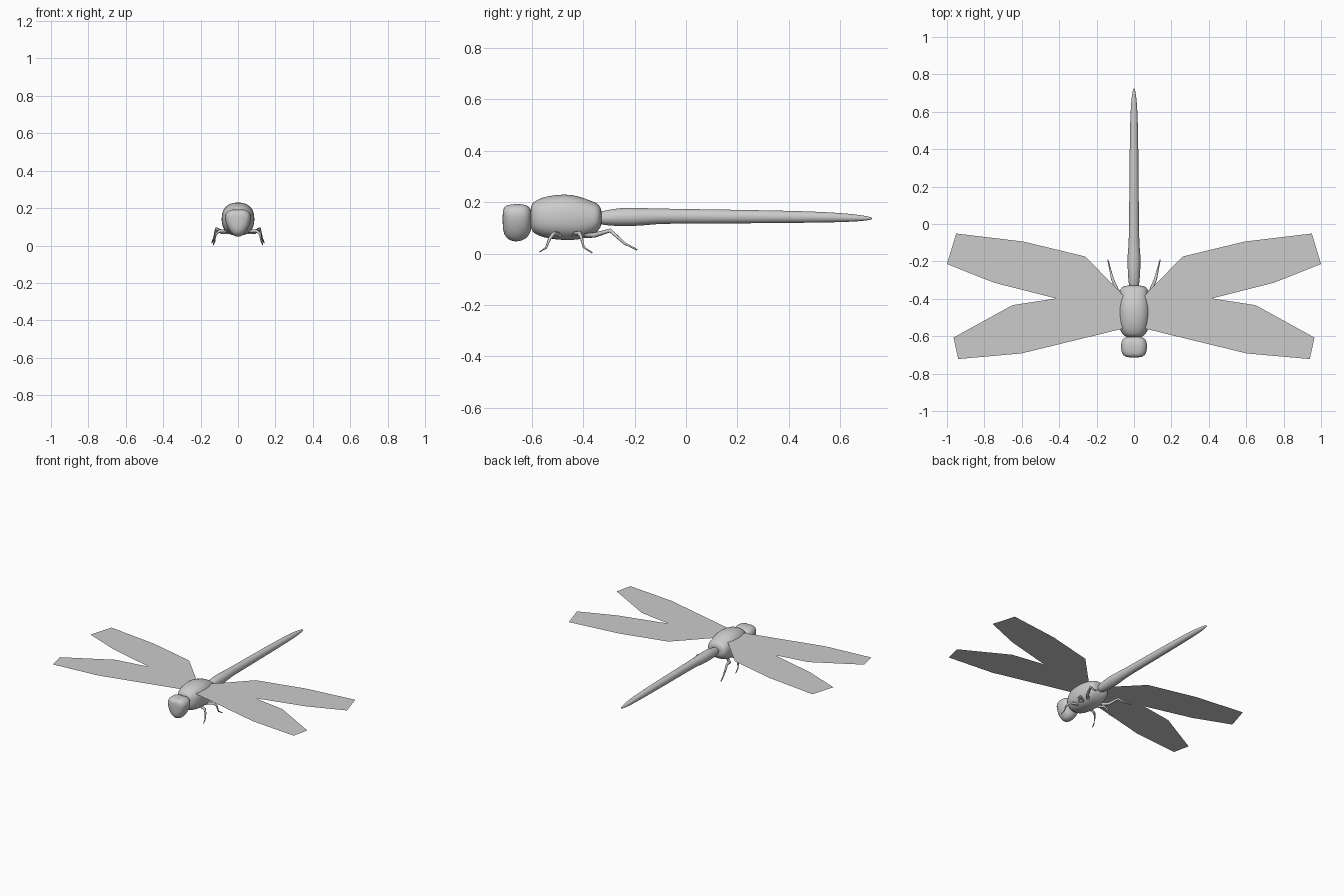
import bpy, bmesh, math
from mathutils import Vector

grey = bpy.data.materials.new("matte grey")
grey.diffuse_color = (0.6, 0.6, 0.6, 1)


def finish(name, bm, smooth=True):
    """Turn a bmesh into a named, coloured object."""
    me = bpy.data.meshes.new(name)
    bm.to_mesh(me)
    bm.free()
    me.materials.append(grey)
    for p in me.polygons:
        p.use_smooth = smooth
    ob = bpy.data.objects.new(name, me)
    bpy.context.collection.objects.link(ob)
    return ob


def skin(bm, rings):
    """Bridge rings of points and cap both ends."""
    loops = [[bm.verts.new(p) for p in r] for r in rings]
    n = len(loops[0])
    for a, b in zip(loops, loops[1:]):
        for i in range(n):
            j = (i + 1) % n
            bm.faces.new((a[i], a[j], b[j], b[i]))
    bm.faces.new(loops[0][::-1])
    bm.faces.new(loops[-1])
    bmesh.ops.recalc_face_normals(bm, faces=bm.faces)


def spow(v, e):
    return math.copysign(abs(v) ** e, v)


def loft(name, stations, n=24, square=1.0, taper=0.0, dip=0.0):
    """Body along y from (y, half width, bottom z, top z) stations."""
    rings = []
    for y, w, z0, z1 in stations:
        ring = []
        for i in range(n):
            a = 2 * math.pi * i / n
            c, s = spow(math.cos(a), square), spow(math.sin(a), square)
            x = w * c * (1 + taper * (s - 0.3))
            z = (z0 + z1) / 2 + (z1 - z0) / 2 * s
            if s > 0:
                z -= dip * s * max(0, 1 - abs(c) * 2.5)
            ring.append((x, y, z))
        rings.append(ring)
    bm = bmesh.new()
    skin(bm, rings)
    ob = finish(name, bm)
    sub = ob.modifiers.new("smooth", 'SUBSURF')
    sub.levels = sub.render_levels = 1
    return ob


# Head: wide above, narrow at the chin, with a shallow groove on top
loft("head", [
    (-0.714, 0.022, 0.105, 0.165), (-0.709, 0.05, 0.075, 0.186),
    (-0.695, 0.067, 0.054, 0.194), (-0.665, 0.073, 0.044, 0.198),
    (-0.635, 0.072, 0.05, 0.197), (-0.615, 0.063, 0.064, 0.191),
    (-0.605, 0.045, 0.085, 0.175), (-0.60, 0.022, 0.105, 0.16)],
    square=0.85, taper=0.3, dip=0.007)

# Neck joins head and thorax
loft("neck", [(-0.63, 0.03, 0.1, 0.165), (-0.57, 0.03, 0.1, 0.165)], n=12)

# Thorax: boxy egg
loft("thorax", [
    (-0.606, 0.03, 0.11, 0.175), (-0.60, 0.053, 0.084, 0.198),
    (-0.575, 0.072, 0.069, 0.212), (-0.54, 0.083, 0.058, 0.225),
    (-0.47, 0.09, 0.05, 0.233), (-0.42, 0.086, 0.053, 0.225),
    (-0.37, 0.078, 0.065, 0.206), (-0.345, 0.073, 0.085, 0.196),
    (-0.333, 0.058, 0.1, 0.182), (-0.328, 0.03, 0.12, 0.165)],
    square=0.85)

# Abdomen: long slim tail, thicker near the thorax
loft("abdomen", [
    (-0.35, 0.022, 0.115, 0.162), (-0.315, 0.03, 0.11, 0.167),
    (-0.26, 0.034, 0.105, 0.18), (-0.17, 0.037, 0.107, 0.178),
    (-0.12, 0.029, 0.115, 0.176), (0.0, 0.027, 0.116, 0.174),
    (0.25, 0.025, 0.117, 0.17), (0.45, 0.023, 0.119, 0.166),
    (0.58, 0.02, 0.121, 0.16), (0.66, 0.015, 0.124, 0.153),
    (0.71, 0.008, 0.129, 0.145), (0.725, 0.003, 0.134, 0.14)], n=16)

# Wings: one flat sheet on each side carrying a front and a rear blade
wing = [(0, -0.545), (0.602, -0.692), (0.94, -0.722), (0.965, -0.607),
        (0.65, -0.434), (0.417, -0.398), (0.751, -0.313), (1.0, -0.214),
        (0.951, -0.051), (0.591, -0.094), (0.26, -0.174), (0, -0.44)]
for side, label in ((1, "right"), (-1, "left")):
    bm = bmesh.new()
    f = bm.faces.new([bm.verts.new((side * x, y, 0.193)) for x, y in wing])
    f.normal_update()
    if f.normal.z < 0:
        f.normal_flip()
    bmesh.ops.triangulate(bm, faces=bm.faces[:])
    finish(label + "_wings", bm, smooth=False)

# Legs: tapered jointed tubes of (x, y, z, radius)
legs = {
    "front_leg": [(0.05, -0.49, 0.075, 0.009), (0.10, -0.515, 0.078, 0.008),
                  (0.118, -0.53, 0.06, 0.006), (0.125, -0.545, 0.022, 0.004),
                  (0.13, -0.57, 0.006, 0.002)],
    "middle_leg": [(0.05, -0.44, 0.075, 0.009), (0.10, -0.415, 0.08, 0.008),
                   (0.12, -0.408, 0.065, 0.006), (0.127, -0.398, 0.024, 0.004),
                   (0.132, -0.365, 0.003, 0.003)],
    "hind_leg": [(0.055, -0.39, 0.07, 0.01), (0.09, -0.355, 0.072, 0.01),
                 (0.115, -0.295, 0.09, 0.008), (0.128, -0.24, 0.04, 0.005),
                 (0.14, -0.19, 0.014, 0.003)],
}
for name, path in legs.items():
    for side, label in ((1, "right_"), (-1, "left_")):
        pts = [Vector((side * x, y, z)) for x, y, z, r in path]
        rings = []
        for k, p in enumerate(pts):
            t = (pts[min(k + 1, len(pts) - 1)] - pts[max(k - 1, 0)]).normalized()
            u = t.cross(Vector((0.3, 0.5, 0.8))).normalized()
            v = t.cross(u)
            rings.append([p + path[k][3] * (u * math.cos(a) + v * math.sin(a))
                          for a in (math.tau * i / 8 for i in range(8))])
        bm = bmesh.new()
        skin(bm, rings)
        finish(label + name, bm)
